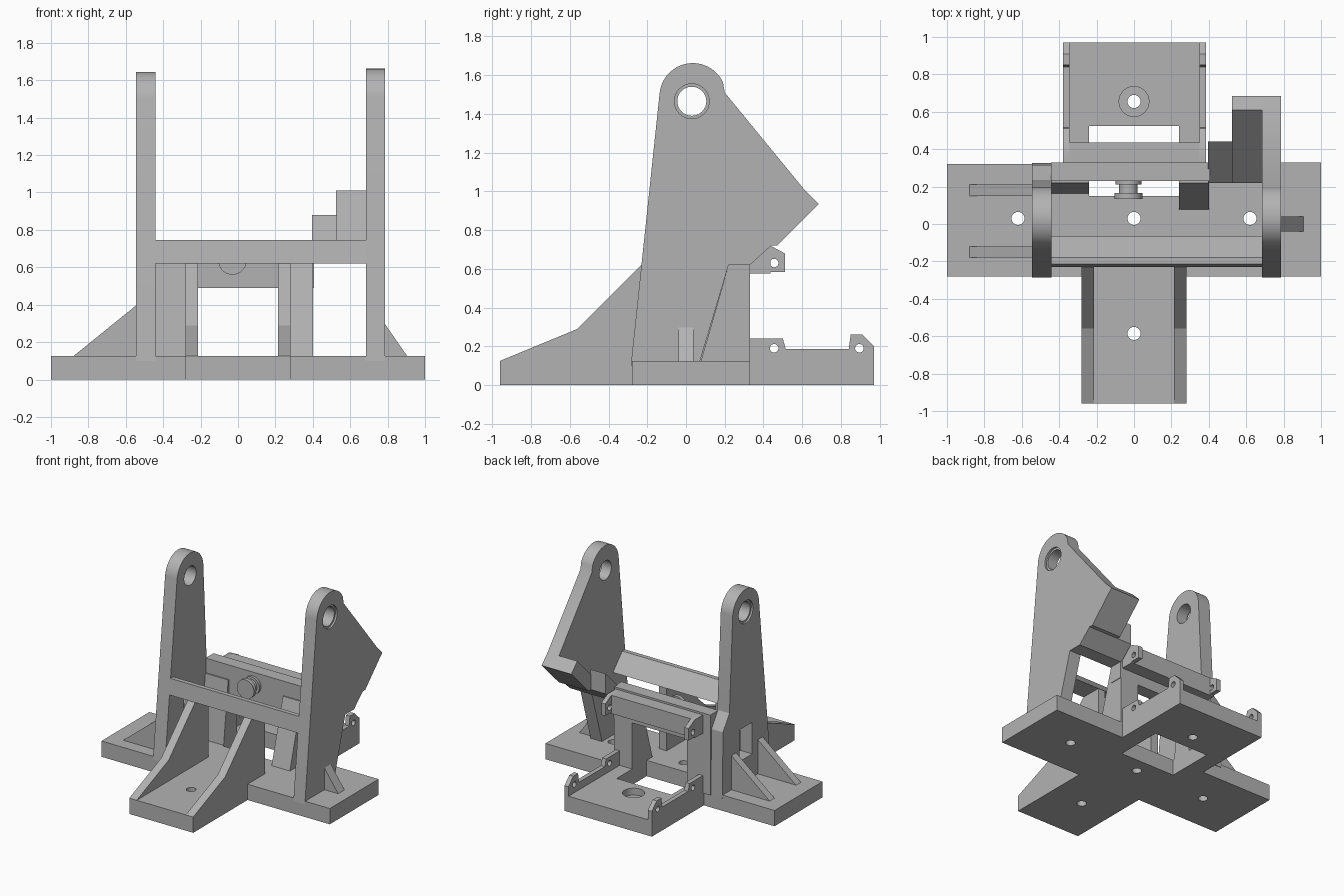
import bpy, bmesh, math
from mathutils import Vector

old = bpy.data.objects.get("Cube")
if old:
    bpy.data.objects.remove(old, do_unlink=True)

grey = bpy.data.materials.new("machined grey")
grey.use_nodes = True
colour = (0.45, 0.45, 0.45, 1)
grey.diffuse_color = colour
grey.node_tree.nodes["Principled BSDF"].inputs["Base Color"].default_value = colour


def prism(name, profile, axis, a, b):
    """Extrude a profile from a to b; x takes (y, z), y takes (x, z), z takes (x, y)."""
    place = {"x": lambda p, t: (t, p[0], p[1]),
             "y": lambda p, t: (p[0], t, p[1]),
             "z": lambda p, t: (p[0], p[1], t)}[axis]
    bm = bmesh.new()
    face = bm.faces.new([bm.verts.new(place(p, a)) for p in profile])
    moved = bmesh.ops.extrude_face_region(bm, geom=[face])["geom"]
    shift = Vector(place((0, 0), b - a))
    bmesh.ops.translate(bm, vec=shift, verts=[v for v in moved if isinstance(v, bmesh.types.BMVert)])
    bmesh.ops.recalc_face_normals(bm, faces=bm.faces)
    mesh = bpy.data.meshes.new(name)
    bm.to_mesh(mesh)
    bm.free()
    mesh.materials.append(grey)
    obj = bpy.data.objects.new(name, mesh)
    bpy.context.collection.objects.link(obj)
    return obj


def box(name, x0, x1, y0, y1, z0, z1):
    return prism(name, [(x0, y0), (x1, y0), (x1, y1), (x0, y1)], "z", z0, z1)


def arc(u, v, r, start=0, end=360, n=32):
    """Points on an arc; a full turn leaves out the repeated end point."""
    count = n if end - start == 360 else n + 1
    return [(u + r * math.cos(math.radians(start + (end - start) * i / n)),
             v + r * math.sin(math.radians(start + (end - start) * i / n))) for i in range(count)]


def smooth(obj):
    bpy.ops.object.select_all(action="DESELECT")
    obj.select_set(True)
    bpy.context.view_layer.objects.active = obj
    bpy.ops.object.shade_smooth_by_angle(angle=math.radians(30))


def cut(obj, *cutters):
    """Subtract each cutter, then discard it."""
    for cutter in cutters:
        mod = obj.modifiers.new("cut", "BOOLEAN")
        mod.operation = "DIFFERENCE"
        mod.solver = "EXACT"
        mod.object = cutter
        cutter.hide_render = True
    bpy.context.view_layer.update()
    graph = bpy.context.evaluated_depsgraph_get()
    result = bpy.data.meshes.new_from_object(obj.evaluated_get(graph))
    obj.modifiers.clear()
    obj.data = result
    for cutter in cutters:
        bpy.data.objects.remove(cutter, do_unlink=True)
    smooth(obj)


deck = 0.125

# Cross-shaped base with bolt holes and the rear opening
base = prism("base_plate", [(-1, -0.28), (-0.28, -0.28), (-0.28, -0.96), (0.28, -0.96),
                            (0.28, -0.28), (1, -0.28), (1, 0.33), (0.385, 0.33), (0.385, 0.97),
                            (-0.38, 0.97), (-0.38, 0.32), (-1, 0.32)], "z", 0, deck)
holes = [prism("hole_cutter", arc(x, y, 0.035), "z", -0.1, 0.3)
         for x, y in [(-0.62, 0.03), (0, 0.03), (0.62, 0.03), (0, -0.585), (0, 0.655)]]
cut(base, *holes,
    prism("counterbore_cutter", arc(0, 0.655, 0.08), "z", 0.07, 0.3),
    box("opening_cutter", -0.24, 0.24, 0.15, 0.525, -0.1, 0.3))

# Right upright: tapered plate with a rounded eye and a side window
right = prism("right_upright", [(-0.285, 0.1), (0.325, 0.1), (0.315, 0.62), (0.235, 0.74)]
              + arc(0.03, 1.48, 0.165, 5, 173, 24), "x", -0.545, -0.44)
cut(right,
    prism("eye_cutter", arc(0.03, 1.465, 0.075), "x", -0.7, -0.3),
    prism("eye_recess_cutter", arc(0.03, 1.465, 0.09), "x", -0.7, -0.53),
    box("window_cutter", -0.7, -0.3, -0.05, 0.11, 0.31, 0.56))

# Left upright: same eye, with a rear wing and a narrow foot
left = prism("left_upright", [(-0.285, 0.1), (0.065, 0.1), (0.22, 0.62), (0.33, 0.62), (0.44, 0.72),
                              (0.47, 0.72), (0.685, 0.935), (0.61, 1.01), (0.2, 1.51)]
             + arc(0.035, 1.49, 0.172, 25, 175, 24), "x", 0.685, 0.785)
cut(left,
    prism("eye_cutter", arc(0.03, 1.465, 0.075), "x", 0.5, 1),
    prism("eye_recess_cutter", arc(0.03, 1.465, 0.09), "x", 0.77, 1))

# Slanted stepped blocks on the inside of the wing
prism("wing_block_large", [(0.22, 0.62), (0.61, 1.01), (0.685, 0.935), (0.47, 0.72),
                           (0.44, 0.72), (0.33, 0.62)], "x", 0.525, 0.69)
prism("wing_block_small", [(0.22, 0.62), (0.22, 0.66), (0.44, 0.88), (0.44, 0.72),
                           (0.33, 0.62)], "x", 0.395, 0.53)

# Front crossbeam with sloped back
prism("front_crossbeam", [(-0.23, 0.62), (-0.215, 0.745), (-0.18, 0.745), (-0.065, 0.62)],
      "x", -0.445, 0.69)

# Front ribs
for side, x in (("right", -0.28), ("left", 0.215)):
    prism(side + "_front_rib", [(-0.96, deck), (-0.56, 0.29), (-0.23, 0.62), (-0.065, 0.62),
                                (-0.065, 0.1), (-0.95, 0.1)], "x", x, x + 0.065)

# Rear frame: two legs and a top plate
for side, x0, x1, foot in (("right", -0.445, -0.24, 0.16), ("left", 0.24, 0.4, 0.07)):
    prism(side + "_rear_leg", [(foot, 0.1), (0.22, 0.62), (0.33, 0.62), (0.33, 0.1)], "x", x0, x1)
box("rear_top_plate", -0.445, 0.405, 0.23, 0.33, 0.49, 0.735)
box("rear_beam", -0.38, 0.385, 0.32, 0.435, 0.575, 0.72)

# Pivot bolt: flanged head, neck and flare
bolt = prism("bolt_head", arc(-0.03, 0.635, 0.075), "y", 0.135, 0.165)
neck = prism("bolt_neck", arc(-0.03, 0.635, 0.05), "y", 0.16, 0.24)
flare = prism("bolt_flare", arc(-0.03, 0.635, 0.07), "y", 0.21, 0.235)
for part in (bolt, neck, flare):
    smooth(part)

# Hinge lugs and side rails at the rear
for side, x in (("right", -0.38), ("left", 0.35)):
    upper = prism(side + "_upper_lug", [(0.33, 0.585), (0.51, 0.585), (0.51, 0.68),
                                        (0.435, 0.72), (0.33, 0.72)], "x", x, x + 0.035)
    cut(upper, prism("pin_cutter", arc(0.455, 0.63, 0.022), "x", x - 0.1, x + 0.1))
    rail = prism(side + "_lower_rail", [(0.32, 0.1), (0.97, 0.1), (0.97, 0.2), (0.91, 0.26),
                                        (0.85, 0.26), (0.84, 0.185), (0.515, 0.185),
                                        (0.5, 0.24), (0.32, 0.24)], "x", x, x + 0.035)
    cut(rail, *[prism("pin_cutter", arc(y, 0.19, 0.022), "x", x - 0.1, x + 0.1)
                for y in (0.455, 0.895)])

# Outer gussets
for name, y in (("right_front_gusset", -0.18), ("right_rear_gusset", 0.15)):
    prism(name, [(-0.88, deck), (-0.54, 0.4), (-0.54, 0.1), (-0.88, 0.1)], "y", y, y + 0.06)
prism("left_gusset", [(0.905, deck), (0.78, 0.305), (0.78, 0.1), (0.905, 0.1)], "y", -0.04, 0.04)
